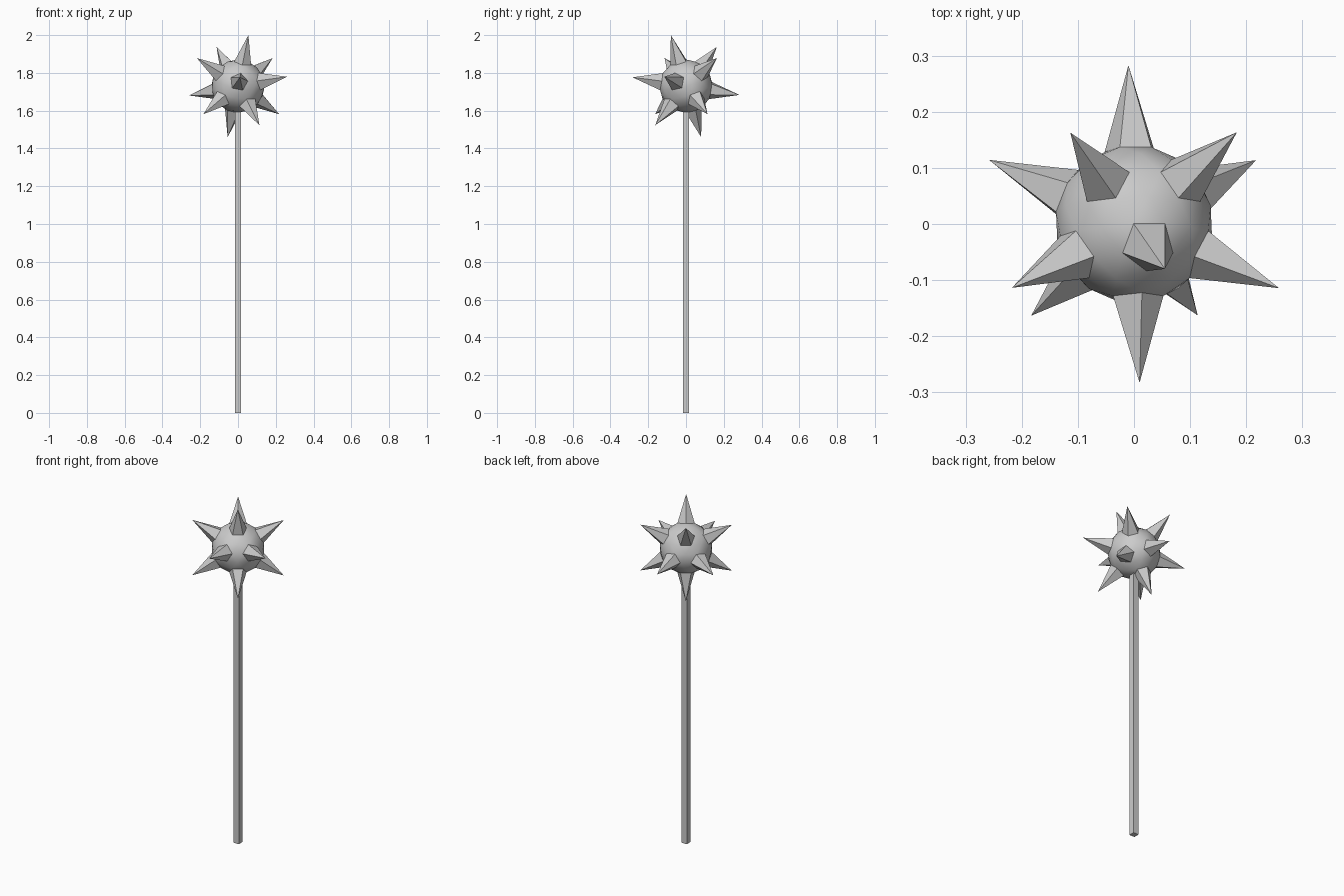
import bpy, bmesh
from mathutils import Vector, Matrix

if "Cube" in bpy.data.objects:
    bpy.data.objects.remove(bpy.data.objects["Cube"])

CENTRE = Vector((0, 0, 1.73))
BALL_R, TIP_R, SHAFT_W = 0.141, 0.287, 0.034

# Six spike axes of a tilted icosahedron; the other six are opposite
axes = [(0.055, -0.08, 0.27), (0.26, -0.115, 0.05), (0.185, 0.165, 0.15),
        (-0.115, 0.165, 0.21), (-0.22, -0.115, 0.15), (0.01, -0.285, 0.047)]


def add_object(name, bm):
    bmesh.ops.recalc_face_normals(bm, faces=bm.faces)
    mesh = bpy.data.meshes.new(name)
    bm.to_mesh(mesh)
    bm.free()
    ob = bpy.data.objects.new(name, mesh)
    bpy.context.collection.objects.link(ob)
    return ob


# Spiked head: geodesic ball whose twelve corner points are pulled out
bm = bmesh.new()
for a in axes:
    for s in (1, -1):
        bm.verts.new(Vector(a).normalized() * s)
bmesh.ops.convex_hull(bm, input=bm.verts[:])
bmesh.ops.subdivide_edges(bm, edges=bm.edges[:], cuts=2, use_grid_fill=True)
bmesh.ops.triangulate(bm, faces=bm.faces[:])
for v in bm.verts:
    is_tip = v.co.length > 0.99
    v.co = v.co.normalized() * (TIP_R if is_tip else BALL_R)


def is_spike(face):
    return any(v.co.length > 0.2 for v in face.verts)


# Smooth ball, flat spikes
for f in bm.faces:
    f.smooth = not is_spike(f)
for e in bm.edges:
    e.smooth = not any(is_spike(f) for f in e.link_faces)
bmesh.ops.translate(bm, verts=bm.verts[:], vec=CENTRE)
add_object("spiked_head", bm)

# Square shaft running up into the head
top = CENTRE.z - 0.05
bm = bmesh.new()
bmesh.ops.create_cube(bm, size=1, matrix=Matrix.Translation((0, 0, top / 2))
                      @ Matrix.Diagonal((SHAFT_W, SHAFT_W, top, 1)))
add_object("shaft", bm)
